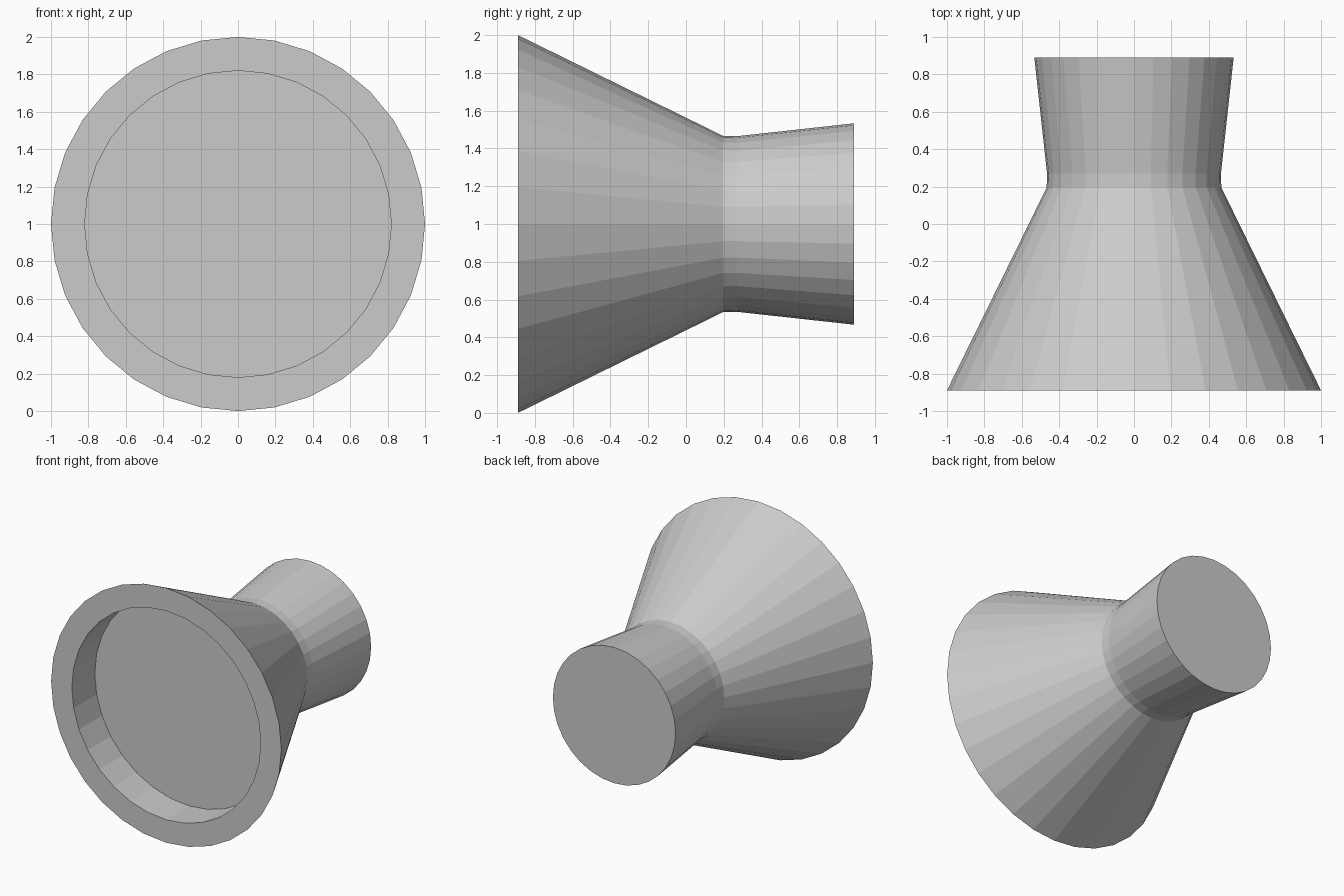
import bpy, bmesh
from math import sin, cos, tau

if "Cube" in bpy.data.objects:
    bpy.data.objects.remove(bpy.data.objects["Cube"])

SIDES = 32
# (radius, y) from the recess floor, over the rim, along the outside to the back cap
PROFILE = [(0.82, -0.605), (0.82, -0.89), (1.0, -0.89),
           (0.467, 0.195), (0.465, 0.27), (0.533, 0.89)]


def revolve(name, profile, z):
    """Spin a profile around a y-directed axis at height z and cap both ends."""
    bm = bmesh.new()
    rings = [[bm.verts.new((r * sin(tau * i / SIDES), y, z + r * cos(tau * i / SIDES)))
              for i in range(SIDES)] for r, y in profile]
    for a, b in zip(rings, rings[1:]):
        for i in range(SIDES):
            j = (i + 1) % SIDES
            bm.faces.new((a[i], a[j], b[j], b[i]))
    bm.faces.new(rings[0])
    bm.faces.new(rings[-1])
    bmesh.ops.recalc_face_normals(bm, faces=bm.faces)
    mesh = bpy.data.meshes.new(name)
    bm.to_mesh(mesh)
    bm.free()
    obj = bpy.data.objects.new(name, mesh)
    bpy.context.collection.objects.link(obj)
    return obj


# Flared cone with recessed front, narrow waist and slightly flared back
revolve("flared_cone_body", PROFILE, 1.0)
